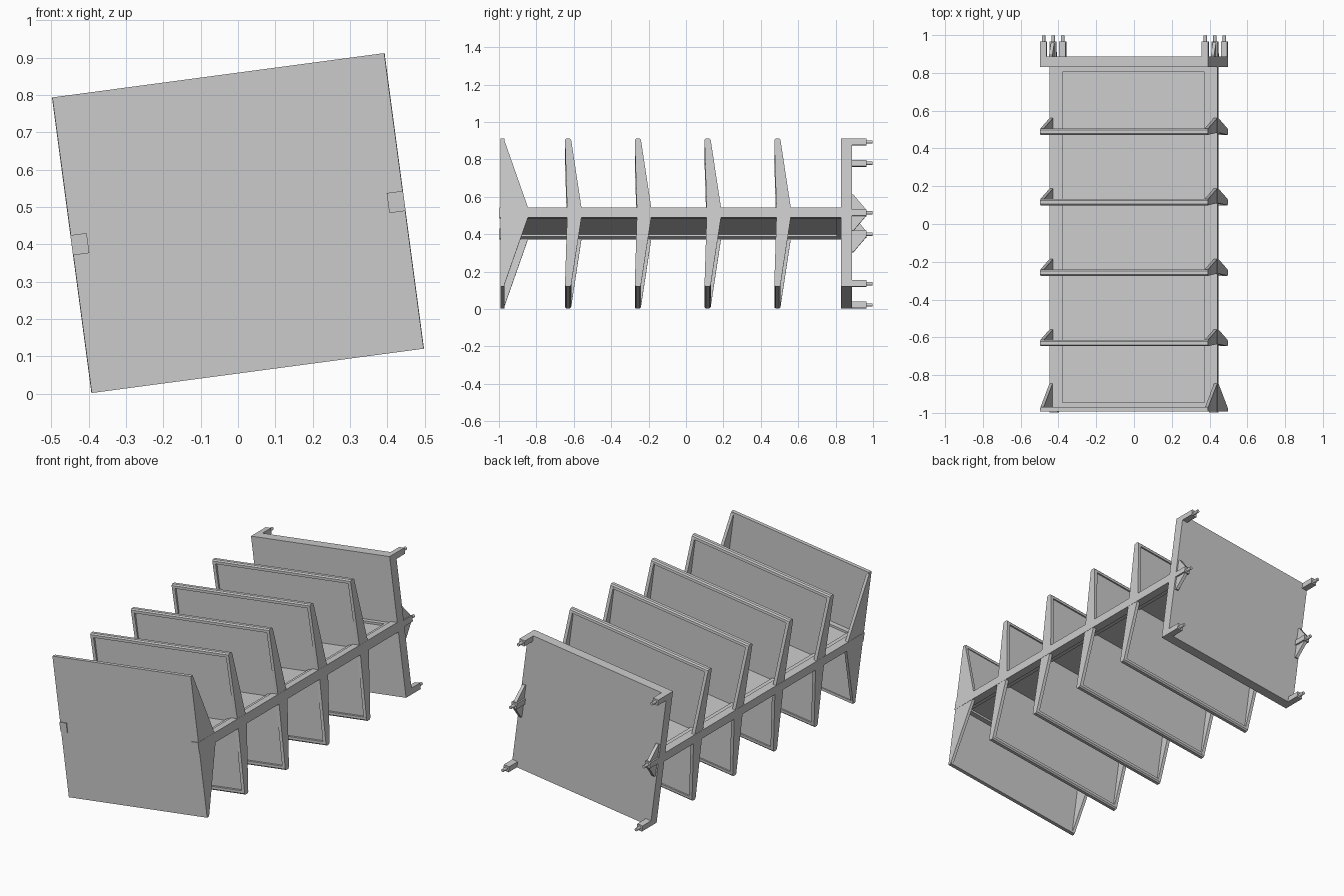
import bpy, bmesh, math
from mathutils import Matrix, Vector

if "Cube" in bpy.data.objects:
    bpy.data.objects.remove(bpy.data.objects["Cube"])

# Everything is laid out upright around the long axis, then rolled slightly
TILT = Matrix.Translation((0, 0, 0.457)) @ Matrix.Rotation(-math.radians(7.6), 4, 'Y')
W, H, R = 0.449, 0.399, 0.027   # half width, half height, half rail height


def finish(name, bm):
    bmesh.ops.recalc_face_normals(bm, faces=bm.faces)
    bm.transform(TILT)
    me = bpy.data.meshes.new(name)
    bm.to_mesh(me)
    bm.free()
    ob = bpy.data.objects.new(name, me)
    bpy.context.collection.objects.link(ob)
    return ob


def box(name, x, y, z):
    bm = bmesh.new()
    bmesh.ops.create_cube(bm, size=1)
    for v in bm.verts:
        v.co = Vector([(a + b) / 2 + c * (b - a) for (a, b), c in zip((x, y, z), v.co)])
    return finish(name, bm)


def profile(name, pts, x0, x1):
    """Extrude a (y, z) outline from x0 to x1."""
    bm = bmesh.new()
    f = bm.faces.new([bm.verts.new((x0, y, z)) for y, z in pts])
    r = bmesh.ops.extrude_face_region(bm, geom=[f])
    verts = [g for g in r['geom'] if isinstance(g, bmesh.types.BMVert)]
    bmesh.ops.translate(bm, vec=(x1 - x0, 0, 0), verts=verts)
    return finish(name, bm)


def pin(name, x, y0, y1, z, r):
    bm = bmesh.new()
    m = Matrix.Translation((x, (y0 + y1) / 2, z)) @ Matrix.Rotation(math.pi / 2, 4, 'X')
    bmesh.ops.create_cone(bm, cap_ends=True, segments=12, radius1=r, radius2=r,
                          depth=y1 - y0, matrix=m)
    return finish(name, bm)


def span(s, a, b):
    return tuple(sorted((s * a, s * b)))


# Central deck with raised border on both faces
box("deck_panel", (-0.40, 0.40), (-0.975, 0.84), (-0.008, 0.008))
for s in (-1, 1):
    box("deck_border_side", span(s, 0.38, 0.41), (-0.975, 0.84), (-0.02, 0.02))
    box("side_rail", span(s, W - 0.044, W), (-0.997, 0.84), (-R, R))
box("deck_border_front", (-0.40, 0.40), (-0.975, -0.945), (-0.02, 0.02))
box("deck_border_back", (-0.40, 0.40), (0.805, 0.84), (-0.02, 0.02))

# Front end plate with deep tapered side flanges
box("front_plate", (-W + 0.004, W - 0.004), (-0.992, -0.975), (-H, H))
for s in (-1, 1):
    box("front_plate_lip", (-W + 0.004, W - 0.004), (-0.99, -0.97), span(s, H - 0.015, H))
    for t in (-1, 1):
        pts = [(-0.992, 0), (-0.992, t * H), (-0.978, t * H), (-0.971, t * (H - 0.01)),
               (-0.845, t * R), (-0.845, 0)]
        profile("front_flange", pts, s * (W - 0.018), s * (W - 0.001))

# Four dividers: recessed panel, top and bottom lips, tapered flanges
for i in range(4):
    y = -0.647 + 0.373 * i
    box("divider_panel", (-W + 0.01, W - 0.01), (y + 0.013, y + 0.025), (-H + 0.01, H - 0.01))
    for t in (-1, 1):
        lip = [(y, t * (H - 0.022)), (y, t * (H - 0.007)), (y + 0.007, t * H),
               (y + 0.026, t * H), (y + 0.033, t * (H - 0.007)), (y + 0.034, t * (H - 0.022))]
        profile("divider_lip", lip, -W + 0.001, W - 0.001)
        flange = [(y + 0.012, 0), (y, t * (H - 0.007)), (y + 0.007, t * H),
                  (y + 0.026, t * H), (y + 0.033, t * (H - 0.007)),
                  (y + 0.088, t * R), (y + 0.088, 0)]
        for s in (-1, 1):
            profile("divider_flange", flange, s * (W - 0.02), s * (W - 0.001))

# Solid back end plate
box("back_plate", (-W, W), (0.83, 0.887), (-H, H))

# Posts with pins at the corners and rails, plus gussets on the rail posts
P = 0.034
for s in (-1, 1):
    for zc in (-H + P / 2, 0, H - P / 2):
        box("back_post", span(s, W - P, W), (0.88, 0.965), (zc - P / 2, zc + P / 2))
        pin("post_pin", s * (W - P / 2), 0.96, 0.998, zc, 0.009)
    profile("post_gusset", [(0.885, -0.097), (0.895, -0.097), (0.96, -0.02), (0.96, 0.02),
                            (0.895, 0.097), (0.885, 0.097)],
            s * (W - 0.026), s * (W - 0.008))
